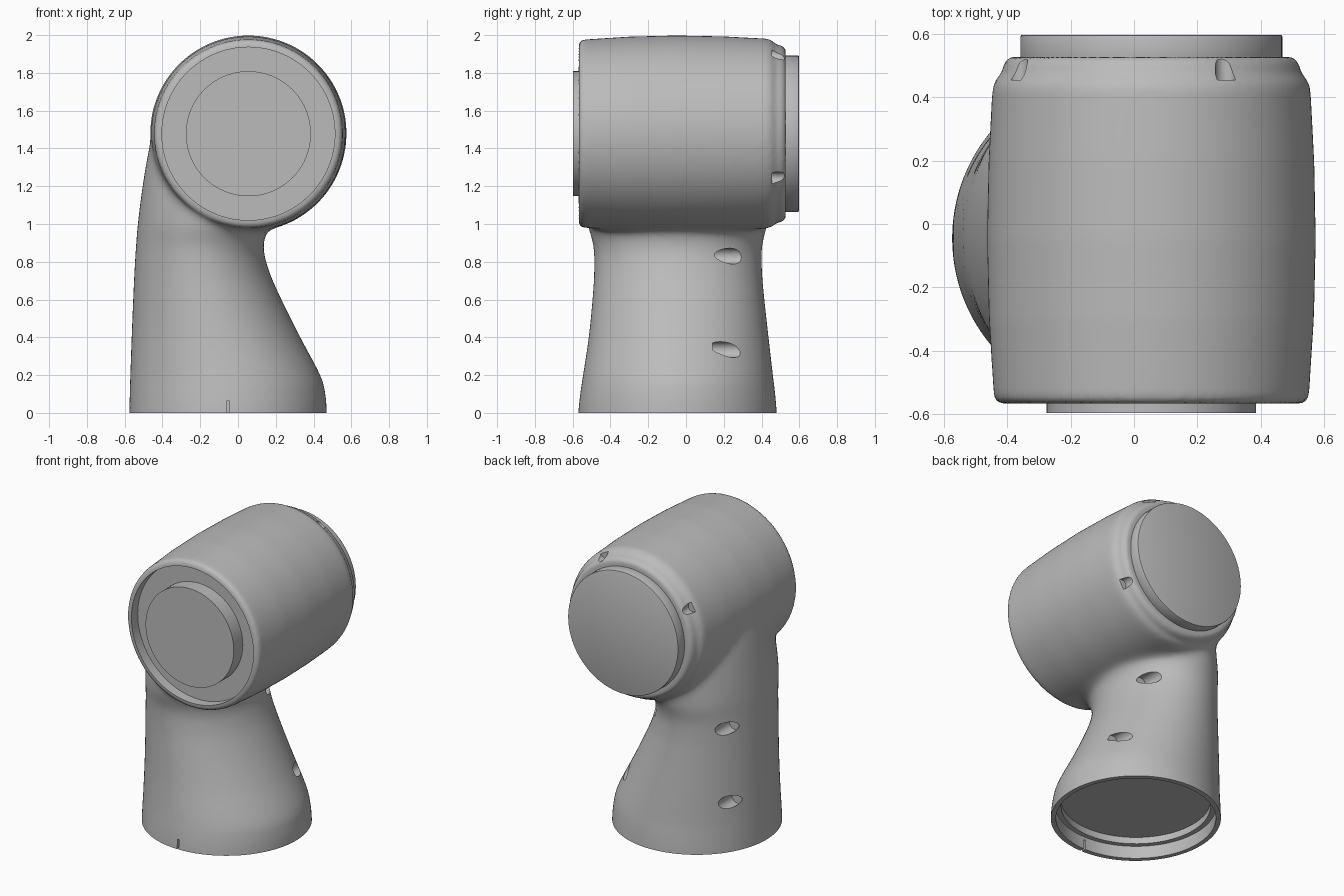
import bpy, bmesh, math
from mathutils import Vector, Matrix

if "Cube" in bpy.data.objects:
    bpy.data.objects.remove(bpy.data.objects["Cube"])

AXIS_X, AXIS_Z = 0.055, 1.478      # barrel axis runs along y through this point

grey = bpy.data.materials.new("satin grey")
grey.use_nodes = True
colour = (0.5, 0.5, 0.5, 1)
grey.diffuse_color = colour
grey.node_tree.nodes["Principled BSDF"].inputs["Base Color"].default_value = colour


def make(name, bm):
    bmesh.ops.recalc_face_normals(bm, faces=bm.faces)
    mesh = bpy.data.meshes.new(name)
    bm.to_mesh(mesh)
    bm.free()
    mesh.materials.append(grey)
    ob = bpy.data.objects.new(name, mesh)
    bpy.context.collection.objects.link(ob)
    return ob


def loft(name, rings):
    """Skin closed rings of points and cap both ends."""
    bm = bmesh.new()
    loops = [[bm.verts.new(p) for p in ring] for ring in rings]
    n = len(loops[0])
    for a, b in zip(loops, loops[1:]):
        for i in range(n):
            j = (i + 1) % n
            bm.faces.new((a[i], a[j], b[j], b[i]))
    bm.faces.new(loops[0])
    bm.faces.new(loops[-1])
    return make(name, bm)


def rod(name, x, z, radius, y0, y1, n=32):
    """Cylinder along y."""
    ring = [(x + radius * math.cos(i * math.tau / n), z + radius * math.sin(i * math.tau / n))
            for i in range(n)]
    return loft(name, [[(px, y, pz) for px, pz in ring] for y in (y0, y1)])


def drum(name, x, y, radius, z0, z1, n=96):
    """Cylinder along z."""
    ring = [(x + radius * math.cos(i * math.tau / n), y + radius * math.sin(i * math.tau / n))
            for i in range(n)]
    return loft(name, [[(px, py, z) for px, py in ring] for z in (z0, z1)])


def block(name, centre, size):
    bm = bmesh.new()
    bmesh.ops.create_cube(bm, size=1)
    bmesh.ops.scale(bm, vec=size, verts=bm.verts)
    bmesh.ops.translate(bm, vec=centre, verts=bm.verts)
    return make(name, bm)


def activate(ob):
    bpy.ops.object.select_all(action='DESELECT')
    ob.select_set(True)
    bpy.context.view_layer.objects.active = ob


def apply(ob, kind, **settings):
    mod = ob.modifiers.new(kind, kind)
    for key, value in settings.items():
        setattr(mod, key, value)
    activate(ob)
    bpy.ops.object.modifier_apply(modifier=mod.name)


def combine(ob, other, operation):
    apply(ob, 'BOOLEAN', object=other, operation=operation, solver='EXACT')
    bpy.data.objects.remove(other)


def spline(rows, steps):
    """Catmull-Rom through rows of numbers."""
    rows = [Vector(r) for r in rows]
    out = []
    for i in range(len(rows) - 1):
        a, b, c, d = rows[max(i - 1, 0)], rows[i], rows[i + 1], rows[min(i + 2, len(rows) - 1)]
        for s in range(steps):
            t = s / steps
            out.append(b + (c - a) * t / 2 + (a - b * 2.5 + c * 2 - d / 2) * t * t
                       + (b * 1.5 - a / 2 - c * 1.5 + d / 2) * t ** 3)
    return out + [rows[-1]]


# Column: height, left x, right x, front y, back y of each elliptical section
sections = [(-0.1, -.575, .47, -.57, .48), (0, -.575, .47, -.57, .48), (.1, -.573, .462, -.56, .472),
            (.2, -.57, .435, -.545, .46), (.4, -.563, .33, -.515, .437), (.6, -.555, .23, -.495, .415),
            (.75, -.548, .165, -.486, .402), (.88, -.54, .135, -.49, .403), (1, -.53, .16, -.52, .43),
            (1.15, -.512, .2, -.53, .44), (1.3, -.49, .2, -.5, .42), (1.45, -.46, .2, -.44, .38),
            (1.6, -.42, .2, -.38, .34)]
rings = []
# rows hold five values: split into two 3-vectors sharing the height
lefts = spline([(s[0], s[1], s[2]) for s in sections], 5)
fronts = spline([(s[0], s[3], s[4]) for s in sections], 5)
for (z, xl, xr), (_, yf, yb) in zip(lefts, fronts):
    rings.append([((xl + xr) / 2 + (xr - xl) / 2 * math.cos(k * math.tau / 96),
                   (yf + yb) / 2 + (yb - yf) / 2 * math.sin(k * math.tau / 96), z) for k in range(96)])
body = loft("joint_body", rings)

# Barrel: swelling profile (y, radius) turned about the horizontal axis
profile = [(-.568, .478), (-.562, .49), (-.545, .498), (-.3, .514), (-.05, .52), (.2, .515), (.43, .503),
           (.455, .493), (.475, .474), (.5, .468), (.515, .462), (.528, .445)]
barrel = loft("barrel", [[(AXIS_X + r * math.cos(k * math.tau / 128), y,
                           AXIS_Z + r * math.sin(k * math.tau / 128)) for k in range(128)]
                         for y, r in profile])
combine(body, barrel, 'UNION')

# Blend the seam between column and barrel
apply(body, 'REMESH', mode='VOXEL', voxel_size=.015)
apply(body, 'SMOOTH', factor=.5, iterations=3)
seam = body.vertex_groups.new(name="seam")
for v in body.data.vertices:
    x, y, z = v.co
    gap = abs(math.hypot(x - AXIS_X, z - AXIS_Z) - .52)
    ends = min(1, max(0, (y + .55) / .08), max(0, (.46 - y) / .06))
    side = min(1, max(0, (1.6 - z) / .3))
    weight = max(0, min(1, 1.6 - gap / .1)) * side * max(0, ends)
    if z > .75 and weight > 0:
        seam.add([v.index], weight, 'REPLACE')
apply(body, 'SMOOTH', factor=.5, iterations=45, vertex_group="seam")

# Flat foot with stepped socket and index notch
combine(body, block("cut", (0, 0, -.5), (3, 3, 1)), 'DIFFERENCE')
combine(body, drum("cut", -.053, -.045, .492, -.2, .085), 'DIFFERENCE')
combine(body, drum("cut", -.053, -.045, .46, -.2, .13), 'DIFFERENCE')
combine(body, block("cut", (-.053, -.56, .02), (.012, .1, .09)), 'DIFFERENCE')

# Front recess
combine(body, rod("cut", AXIS_X, AXIS_Z, .458, -.8, -.5, 96), 'DIFFERENCE')

# Screw scoops on both flanks of the column
for x, z in ((.065, .83), (.29, .335), (-.465, .83), (-.485, .335)):
    combine(body, rod("cut", x, z, .042, .14, .8), 'DIFFERENCE')

# Screw scoops around the rear shoulder
for degrees in (61, 151, -29):
    a = math.radians(degrees)
    combine(body, rod("cut", AXIS_X + .485 * math.cos(a), AXIS_Z + .485 * math.sin(a), .033, .455, .8),
            'DIFFERENCE')

# Flange discs at both ends of the barrel
front = rod("front_disc", AXIS_X, AXIS_Z, .331, -.597, -.48, 96)
rear = rod("rear_disc", AXIS_X, AXIS_Z, .414, .5, .598, 96)
apply(rear, 'BEVEL', width=.006, segments=2)

for ob in (body, front, rear):
    activate(ob)
    bpy.ops.object.shade_smooth_by_angle(angle=math.radians(35))
